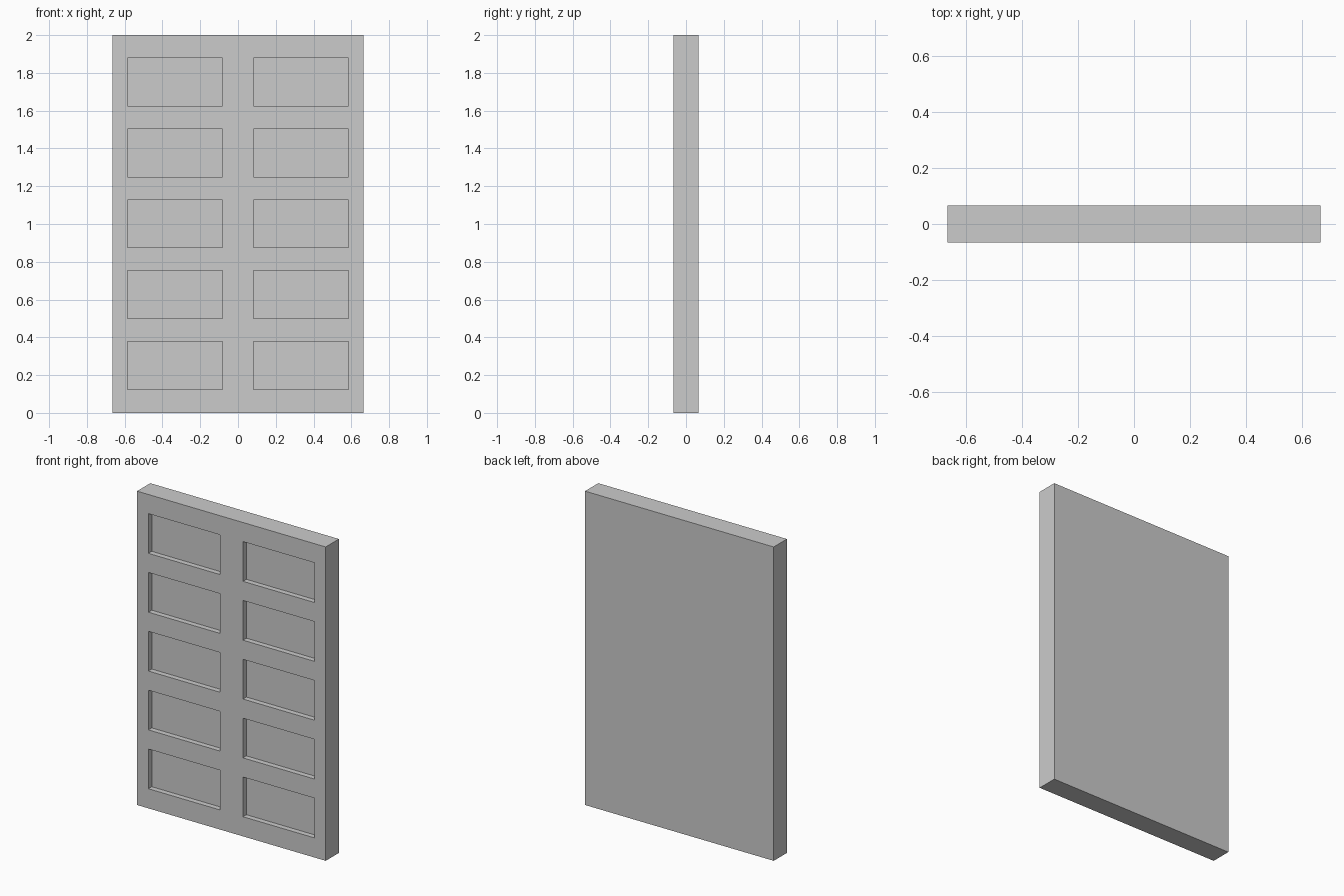
import bpy, bmesh
from mathutils import Matrix, Vector

if "Cube" in bpy.data.objects:
    bpy.data.objects.remove(bpy.data.objects["Cube"])

W, D, H = 1.33, 0.133, 2.0
RECESS = 0.034
COLS = [(-0.585, -0.082), (0.082, 0.585)]
ROWS = [(0.125 + 0.375 * i, 0.378 + 0.375 * i) for i in range(5)]

# Solid door slab
bm = bmesh.new()
bmesh.ops.create_cube(bm, size=1, matrix=Matrix.Translation((0, 0, H / 2)) @ Matrix.Diagonal((W, D, H, 1)))


def cut(co, no):
    geom = bm.verts[:] + bm.edges[:] + bm.faces[:]
    bmesh.ops.bisect_plane(bm, geom=geom, plane_co=co, plane_no=no)


# Score the panel outlines
for pair in COLS:
    for x in pair:
        cut(Vector((x, 0, 0)), Vector((1, 0, 0)))
for pair in ROWS:
    for z in pair:
        cut(Vector((0, 0, z)), Vector((0, 0, 1)))


def inside(v, spans):
    return any(a < v < b for a, b in spans)


# Sink the ten rectangular panels into the front
panels = []
for f in bm.faces:
    c = f.calc_center_median()
    if f.normal.y < -0.9 and inside(c.x, COLS) and inside(c.z, ROWS):
        panels.append(f)
sunk = bmesh.ops.extrude_discrete_faces(bm, faces=panels)["faces"]
for f in sunk:
    bmesh.ops.translate(bm, vec=(0, RECESS, 0), verts=f.verts[:])

bmesh.ops.recalc_face_normals(bm, faces=bm.faces[:])

mesh = bpy.data.meshes.new("panelled_door")
bm.to_mesh(mesh)
bm.free()
door = bpy.data.objects.new("panelled_door", mesh)
bpy.context.collection.objects.link(door)
